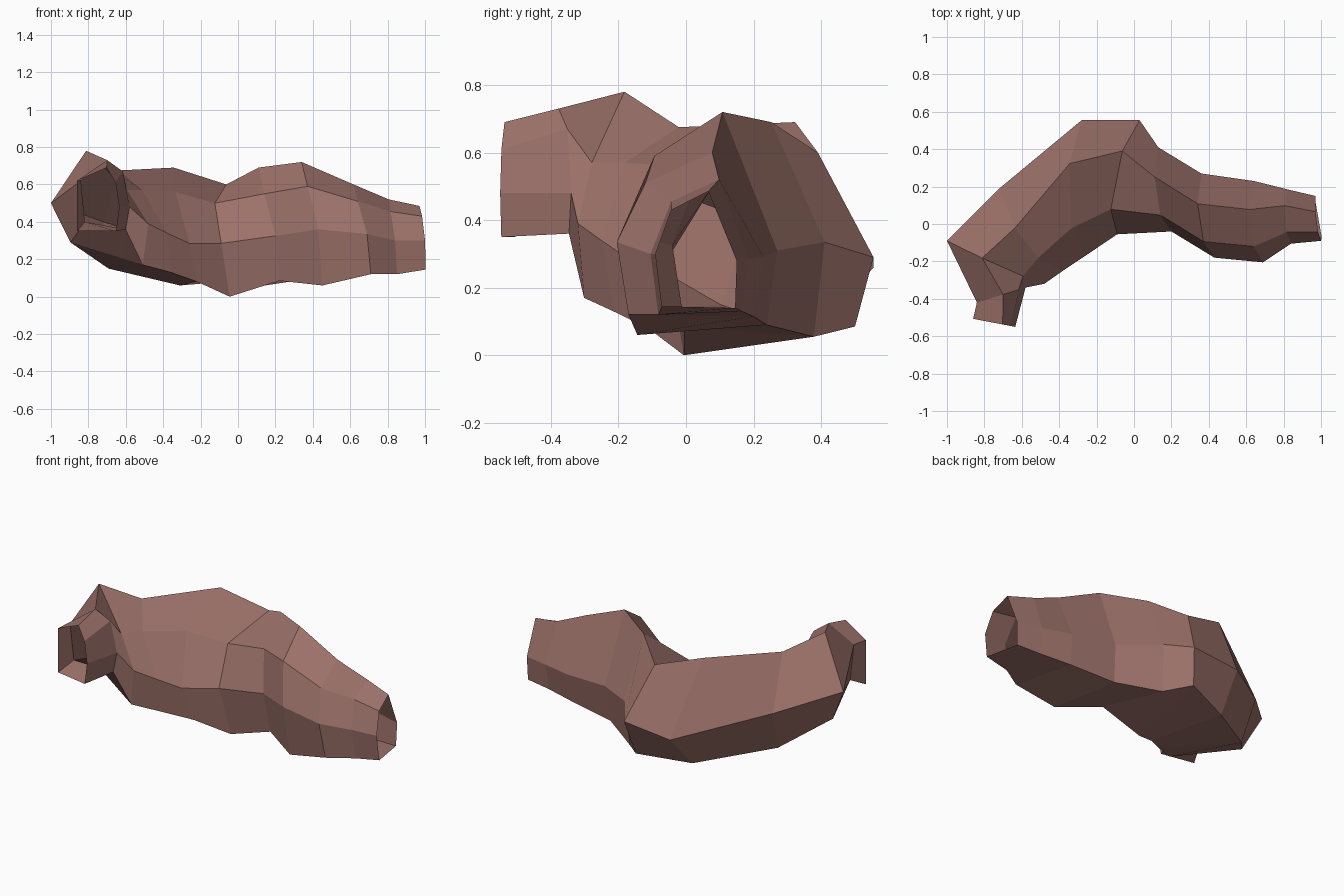
import bpy, bmesh

# Cross-sections along the bent tube. Each row: inner-side plan point (x, y),
# outer-side plan point (x, y), position of top ridge and outer foot between them,
# lean of the ridge in x, then heights of: top, inner shoulder, inner side,
# inner foot, outer foot, outer side
SECTIONS = [
    (-.635, -.55, -.86, -.507, .30, 1, 0, .69, .61, .48, .35, .35, .62),
    (-.58, -.34, -.84, -.42, .46, .92, 0, .73, .67, .48, .36, .40, .62),
    (-.48, -.32, -1.0, -.09, .60, .78, -.02, .78, .57, .39, .17, .29, .50),
    (-.38, -.25, -.72, .19, .52, .80, -.08, .675, .57, .34, .13, .15, .40),
    (-.26, -.17, -.28, .555, .68, .76, -.07, .69, .56, .285, .08, .06, .26),
    (-.09, -.055, .03, .555, .73, .91, -.06, .60, .50, .285, 0, .085, .29),
    (.20, -.04, .13, .41, .65, .93, -.045, .69, .55, .325, .085, .055, .335),
    (.43, -.18, .36, .27, .64, .93, -.045, .72, .59, .36, .06, .09, .31),
    (.69, -.205, .64, .23, .65, .93, -.04, .60, .51, .335, .12, .115, .29),
    (.84, -.105, .82, .185, .70, .93, -.02, .52, .455, .30, .12, .13, .285),
    (1.0, -.09, .97, .15, .65, .98, -.01, .485, .43, .30, .145, .14, .28),
]


def ring(bm, row):
    ix, iy, ox, oy, top, foot, lean = row[:7]
    across = (top, .3 * top, 0, .08, foot, 1)
    leans = (1, 1, 0, -.6, .5, 0)
    return [bm.verts.new((ix + (ox - ix) * t + lean * k, iy + (oy - iy) * t, z))
            for t, k, z in zip(across, leans, row[7:])]


# Open-ended tube lofted through the sections
bm = bmesh.new()
rings = [ring(bm, row) for row in SECTIONS]
for a, b in zip(rings, rings[1:]):
    for i in range(6):
        j = (i + 1) % 6
        bm.faces.new((a[i], a[j], b[j], b[i]))
bmesh.ops.recalc_face_normals(bm, faces=bm.faces)

mesh = bpy.data.meshes.new("bent_tube")
bm.to_mesh(mesh)
bm.free()
mat = bpy.data.materials.new("dusty_brown")
mat.diffuse_color = (.33, .165, .142, 1)
mesh.materials.append(mat)
bpy.context.collection.objects.link(bpy.data.objects.new("bent_tube", mesh))
